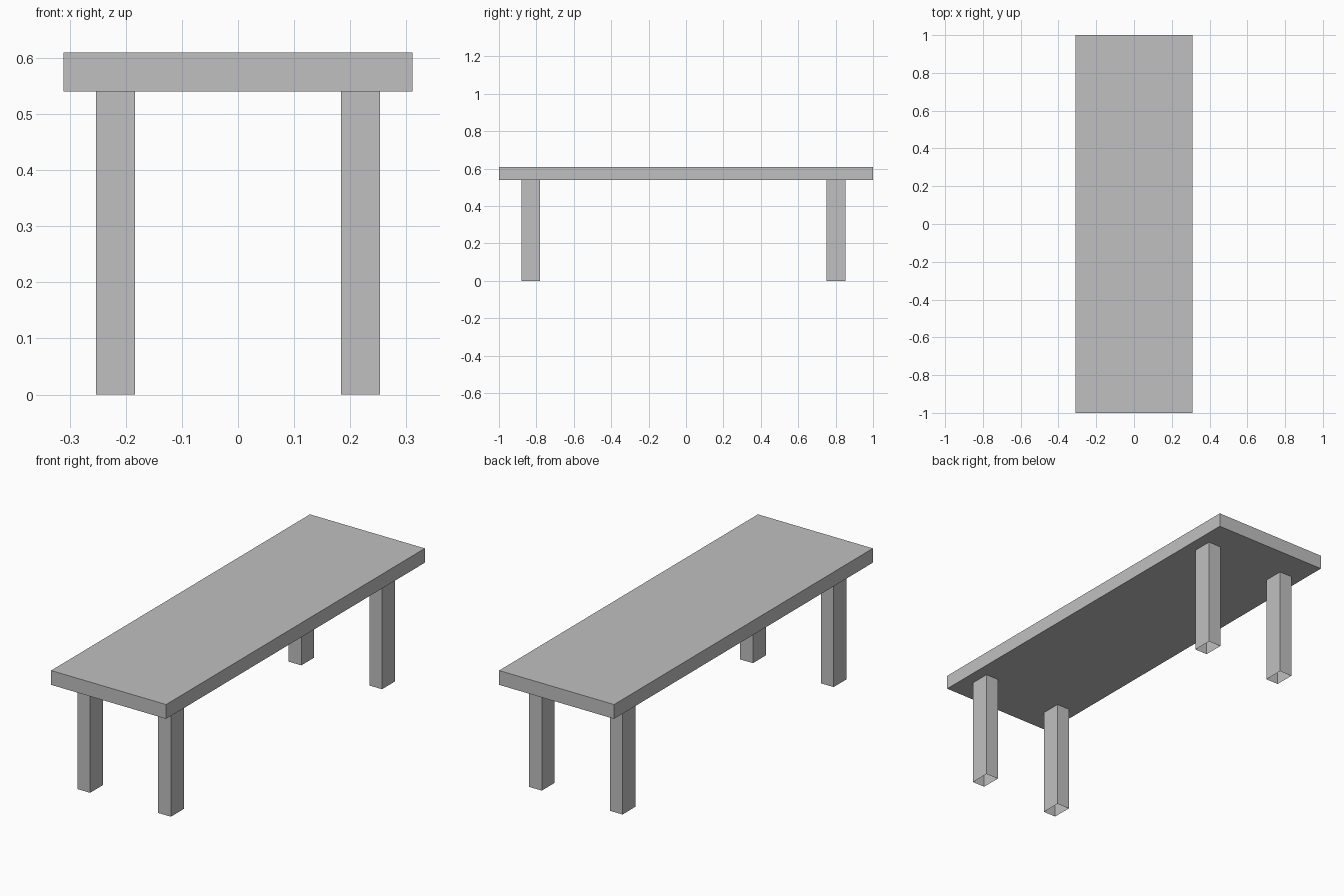
import bpy
import bmesh
from mathutils import Matrix, Vector

default = bpy.data.objects.get("Cube")
if default:
    bpy.data.objects.remove(default, do_unlink=True)

GREY = (0.53, 0.53, 0.53, 1.0)
TOP_Z, UNDER_Z = 0.61, 0.54

grey = bpy.data.materials.new("plain_grey")
grey.use_nodes = True
grey.diffuse_color = GREY
grey.node_tree.nodes["Principled BSDF"].inputs["Base Color"].default_value = GREY


def box(name, low, high, hollow=False):
    """Box between two corners; a hollow one is an open-ended shell."""
    low, high = Vector(low), Vector(high)
    bm = bmesh.new()
    bmesh.ops.create_cube(bm, size=1, matrix=Matrix.LocRotScale(
        (low + high) / 2, None, high - low))
    if hollow:
        ends = [f for f in bm.faces if abs(f.normal.z) > 0.5]
        bmesh.ops.delete(bm, geom=ends, context="FACES_ONLY")
    mesh = bpy.data.meshes.new(name)
    bm.to_mesh(mesh)
    bm.free()
    mesh.materials.append(grey)
    obj = bpy.data.objects.new(name, mesh)
    bpy.context.collection.objects.link(obj)
    return obj


# Long slab top
box("table_top", (-0.311, -1, UNDER_Z), (0.311, 1, TOP_Z))

# Four square legs, open at the floor
for end, y0, y1 in (("front", -0.88, -0.78), ("back", 0.752, 0.852)):
    for side, x0, x1 in (("left", 0.184, 0.253), ("right", -0.253, -0.184)):
        box(f"{end}_{side}_leg", (x0, y0, 0), (x1, y1, UNDER_Z), hollow=True)
